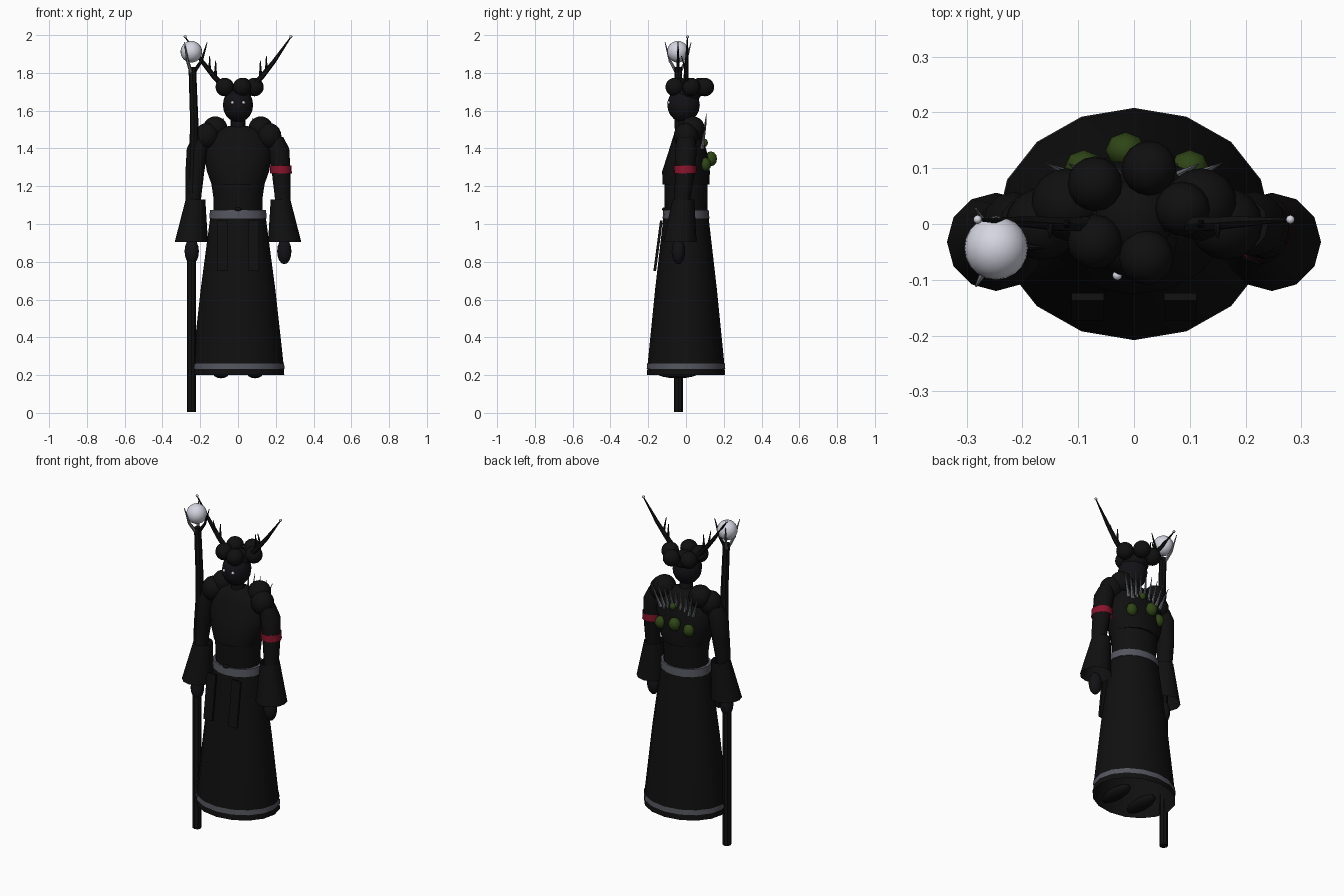
import bpy, bmesh, math
from mathutils import Vector, Matrix

if "Cube" in bpy.data.objects:
    bpy.data.objects.remove(bpy.data.objects["Cube"])


def material(name, rgb):
    m = bpy.data.materials.new(name)
    m.diffuse_color = (*rgb, 1)
    m.use_nodes = True
    m.node_tree.nodes["Principled BSDF"].inputs["Base Color"].default_value = m.diffuse_color
    return m


BLACK = material("black cloth", (0.005, 0.005, 0.005))
DARK = material("blue black skin", (0.006, 0.006, 0.008))
TRIM = material("grey trim", (0.09, 0.09, 0.115))
SPIKE = material("steel grey", (0.17, 0.18, 0.20))
PALE = material("pale glow", (0.66, 0.67, 0.75))
RED = material("crimson", (0.25, 0.007, 0.025))
GREEN = material("moss green", (0.028, 0.06, 0.008))


def finish(bm, name, mat, angle=35):
    bmesh.ops.recalc_face_normals(bm, faces=bm.faces)
    me = bpy.data.meshes.new(name)
    bm.to_mesh(me)
    bm.free()
    ob = bpy.data.objects.new(name, me)
    bpy.context.collection.objects.link(ob)
    me.materials.append(mat)
    bpy.ops.object.select_all(action='DESELECT')
    ob.select_set(True)
    bpy.context.view_layer.objects.active = ob
    bpy.ops.object.shade_smooth_by_angle(angle=math.radians(angle))
    return ob


def skin(bm, rings, caps):
    for a, b in zip(rings, rings[1:]):
        n = len(a)
        for i in range(n):
            bm.faces.new((a[i], a[(i + 1) % n], b[(i + 1) % n], b[i]))
    if caps:
        bm.faces.new(rings[0])
        bm.faces.new(rings[-1])


def loft(name, mat, rings, sides=16, caps=True):
    """Stacked horizontal ellipses given as (z, cx, cy, rx, ry)."""
    bm = bmesh.new()
    loops = [[bm.verts.new((cx + rx * math.cos(math.tau * i / sides),
                            cy + ry * math.sin(math.tau * i / sides), z))
              for i in range(sides)] for z, cx, cy, rx, ry in rings]
    skin(bm, loops, caps)
    return finish(bm, name, mat)


def tube(name, mat, points, radii, sides=8):
    """Round bar through points with a radius at each one."""
    bm = bmesh.new()
    pts = [Vector(p) for p in points]
    loops = []
    for k, p in enumerate(pts):
        d = pts[min(k + 1, len(pts) - 1)] - pts[max(k - 1, 0)]
        q = Vector((0, 0, 1)).rotation_difference(d)
        loops.append([bm.verts.new(p + q @ Vector((radii[k] * math.cos(math.tau * i / sides),
                                                   radii[k] * math.sin(math.tau * i / sides), 0)))
                      for i in range(sides)])
    skin(bm, loops, True)
    return finish(bm, name, mat)


def ball(name, mat, centre, radius, u=16, v=10):
    r = radius if isinstance(radius, tuple) else (radius,) * 3
    bm = bmesh.new()
    bmesh.ops.create_uvsphere(bm, u_segments=u, v_segments=v, radius=1,
                              matrix=Matrix.Translation(centre) @ Matrix.Diagonal((*r, 1)))
    return finish(bm, name, mat, 50)


# Long skirt with hem trim and belt
loft("skirt", BLACK, [(0.20, 0, 0, 0.245, 0.207), (0.26, 0, 0, 0.241, 0.203),
                      (0.65, 0, 0, 0.198, 0.164), (1.05, 0, 0, 0.145, 0.118)], caps=False)
loft("hem_trim", TRIM, [(0.233, 0, 0, 0.246, 0.208), (0.262, 0, 0, 0.244, 0.206)], caps=False)
loft("belt", TRIM, [(1.03, 0, 0, 0.152, 0.124), (1.075, 0, 0, 0.148, 0.120)])
ball("belt_knot", BLACK, (0, -0.115, 1.078), (0.02, 0.012, 0.01), 8, 6)

# Torso and chest wrap
loft("waist", BLACK, [(1.05, 0, 0, 0.130, 0.112), (1.14, 0, 0, 0.130, 0.115), (1.24, 0, 0, 0.145, 0.115)])
loft("chest", BLACK, [(1.21, 0, 0, 0.140, 0.125), (1.28, 0, 0, 0.165, 0.126),
                      (1.36, 0, 0.008, 0.178, 0.108), (1.44, 0, 0.01, 0.165, 0.085),
                      (1.50, 0, 0.01, 0.105, 0.065), (1.52, 0, 0.01, 0.05, 0.04)])
loft("neck", DARK, [(1.48, 0, 0, 0.038, 0.038), (1.58, 0, -0.005, 0.035, 0.035)], 12)

# Head and hair buns
ball("head", DARK, (0, -0.013, 1.63), (0.08, 0.086, 0.092))
for i, (x, y) in enumerate([(0.027, 0.10), (-0.07, 0.072), (-0.07, -0.032), (0.022, -0.06), (0.087, 0.027)]):
    ball(f"hair_bun_{i}", BLACK, (x, y, 1.725), 0.049)
ball("hair_cap", BLACK, (0, 0.01, 1.69), (0.07, 0.07, 0.05))

for s, side in ((1, "left"), (-1, "right")):
    # Eyes and antlers
    ball(f"{side}_eye", PALE, (s * 0.03, -0.092, 1.643), 0.009, 8, 6)
    tube(f"{side}_antler", BLACK, [(s * 0.06, 0, 1.71), (s * 0.13, 0, 1.785), (s * 0.19, 0.004, 1.86),
                                   (s * 0.28, 0.008, 1.99)], [0.016, 0.014, 0.011, 0.003], 6)
    tube(f"{side}_inner_tine", BLACK, [(s * 0.12, 0, 1.77), (s * 0.118, 0, 1.865)], [0.01, 0.002], 6)
    tube(f"{side}_outer_tine", BLACK, [(s * 0.15, 0, 1.81), (s * 0.15, -0.025, 1.89)], [0.008, 0.002], 6)
    ball(f"{side}_antler_tip", PALE, (s * 0.28, 0.008, 1.992), 0.008, 8, 6)

    # Shoulders, arm and wide open sleeve
    ball(f"{side}_shoulder_pad", BLACK, (s * 0.12, 0.035, 1.505), 0.065)
    ball(f"{side}_shoulder", BLACK, (s * 0.165, 0.0, 1.465), (0.065, 0.065, 0.07))
    loft(f"{side}_arm", BLACK, [(1.00, s * 0.238, -0.03, 0.034, 0.034), (1.15, s * 0.236, -0.018, 0.042, 0.044),
                                (1.28, s * 0.228, -0.005, 0.050, 0.052), (1.40, s * 0.215, 0, 0.056, 0.058),
                                (1.46, s * 0.20, 0, 0.040, 0.045)], 12)
    loft(f"{side}_sleeve", BLACK, [(0.905, s * 0.247, -0.032, 0.088, 0.088), (1.13, s * 0.225, -0.014, 0.052, 0.058)],
         12, False)
    ball(f"{side}_hand", DARK, (s * 0.245, -0.04, 0.855), (0.038, 0.036, 0.068), 12, 8)

    # Feet and hanging waist strips
    ball(f"{side}_foot", BLACK, (s * 0.09, -0.045, 0.215), (0.045, 0.115, 0.032), 12, 8)
    bm = bmesh.new()
    bmesh.ops.create_cube(bm, size=1, matrix=Matrix.Translation((s * 0.083, -0.148, 0.885))
                          @ Matrix.Rotation(math.radians(-7.5), 4, 'X') @ Matrix.Diagonal((0.058, 0.014, 0.27, 1)))
    finish(bm, f"{side}_waist_strip", BLACK)

# Armband on one arm
loft("armband", RED, [(1.268, 0.228, -0.005, 0.057, 0.059), (1.31, 0.225, -0.005, 0.058, 0.060)], 16, False)

# Fan of spikes across the upper back
for i in range(-4, 5):
    x = i * 0.039
    tube("back_spike", SPIKE, [(x * 0.7, 0.085, 1.40), (x, 0.108, 1.585 - 0.012 * abs(i))], [0.011, 0.001], 6)

# Moss clumps on the back
for x, y, z, r in [(-0.015, 0.132, 1.345, 0.036), (-0.09, 0.102, 1.315, 0.034),
                   (0.10, 0.102, 1.315, 0.034), (0.02, 0.098, 1.43, 0.02)]:
    ball("moss_clump", GREEN, (x, y, z), (r, r * 0.9, r * 1.1), 8, 6)

# Staff with three prongs holding an orb
tube("staff", BLACK, [(-0.247, -0.04, 0.005), (-0.247, -0.04, 1.0), (-0.235, -0.035, 1.35), (-0.232, -0.038, 1.55),
                      (-0.242, -0.042, 1.83)], [0.024, 0.024, 0.023, 0.022, 0.020])
ball("staff_orb", PALE, (-0.247, -0.043, 1.912), 0.057, 20, 14)
for a in (0, 120, 240):
    c, s = math.cos(math.radians(a)), math.sin(math.radians(a))
    tube("staff_prong", SPIKE if a else BLACK,
         [(-0.243 + r * c, -0.042 + r * s, z) for r, z in ((0.008, 1.80), (0.05, 1.865), (0.08, 1.962))],
         [0.01, 0.008, 0.002], 6)
